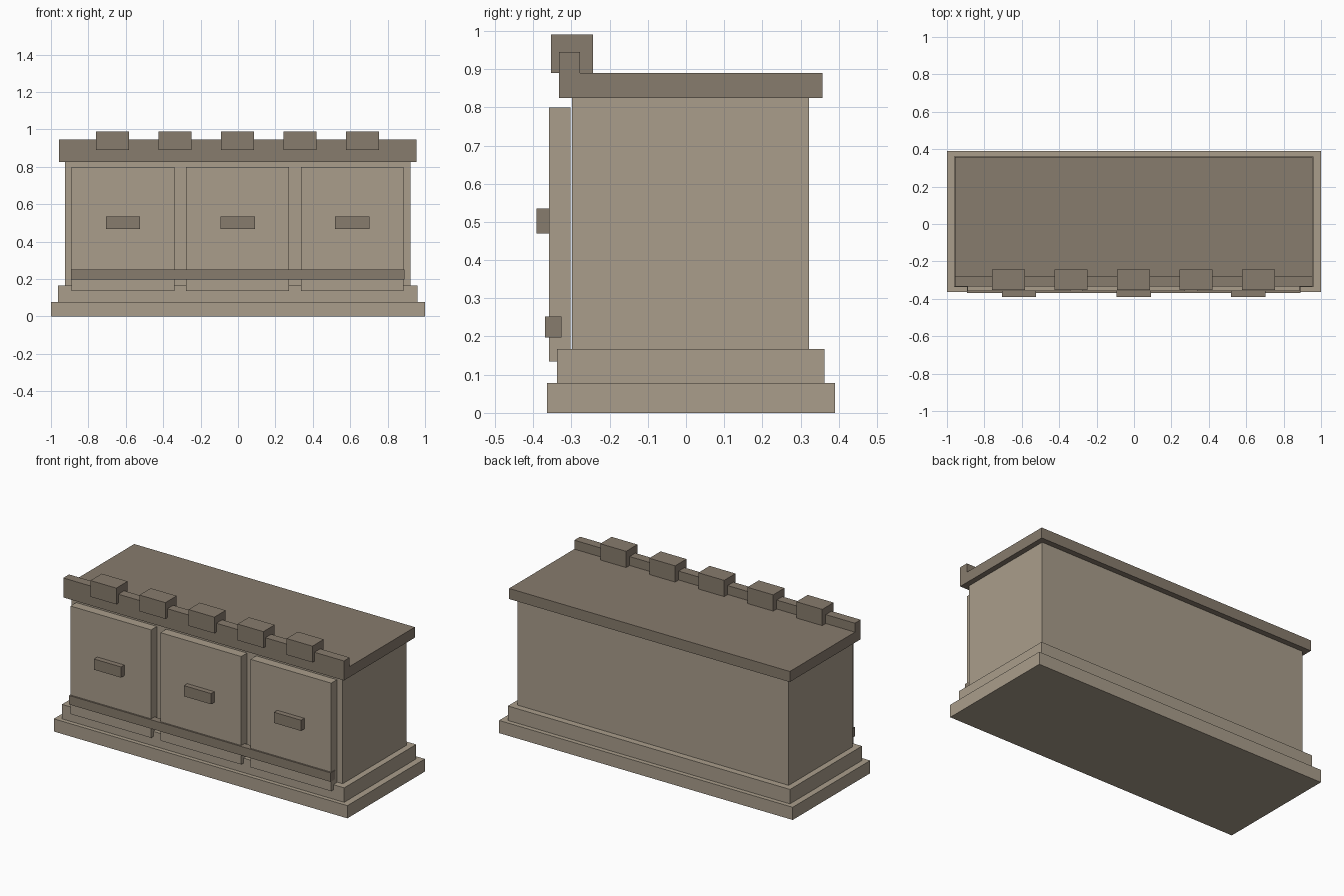
import bpy
import bmesh

default = bpy.data.objects.get("Cube")
if default:
    bpy.data.objects.remove(default, do_unlink=True)


def material(name, rgb):
    mat = bpy.data.materials.new(name)
    mat.use_nodes = True
    colour = (*rgb, 1)
    mat.diffuse_color = colour
    mat.node_tree.nodes["Principled BSDF"].inputs["Base Color"].default_value = colour
    return mat


light = material("light taupe", (0.40, 0.34, 0.26))
dark = material("dark taupe", (0.245, 0.20, 0.153))


def extrude_profile(name, profile, x, mat):
    """Extrude a y-z outline along x."""
    bm = bmesh.new()
    face = bm.faces.new([bm.verts.new((x[0], y, z)) for y, z in profile])
    result = bmesh.ops.extrude_face_region(bm, geom=[face])
    moved = [v for v in result["geom"] if isinstance(v, bmesh.types.BMVert)]
    bmesh.ops.translate(bm, verts=moved, vec=(x[1] - x[0], 0, 0))
    bmesh.ops.recalc_face_normals(bm, faces=bm.faces)
    mesh = bpy.data.meshes.new(name)
    bm.to_mesh(mesh)
    bm.free()
    mesh.materials.append(mat)
    obj = bpy.data.objects.new(name, mesh)
    bpy.context.scene.collection.objects.link(obj)
    return obj


def box(name, x, y, z, mat):
    corners = [(y[0], z[0]), (y[1], z[0]), (y[1], z[1]), (y[0], z[1])]
    return extrude_profile(name, corners, x, mat)


# Stepped plinth and cabinet body
box("plinth_lower", (-1, 1), (-0.364, 0.39), (0, 0.078), light)
box("plinth_upper", (-0.962, 0.96), (-0.338, 0.362), (0.078, 0.167), light)
box("body", (-0.925, 0.922), (-0.298, 0.322), (0.167, 0.825), light)

# Top slab with a raised front lip
lip_outline = [(-0.333, 0.825), (0.357, 0.825), (0.357, 0.89),
               (-0.277, 0.89), (-0.277, 0.945), (-0.333, 0.945)]
extrude_profile("top_with_lip", lip_outline, (-0.957, 0.955), dark)

# Blocks straddling the lip
for i in range(5):
    cx = -0.002 + (i - 2) * 0.334
    box(f"lip_block_{i + 1}", (cx - 0.088, cx + 0.088),
        (-0.353, -0.243), (0.89, 0.99), dark)

# Front panels with handles
for i in range(3):
    cx = -0.002 + (i - 1) * 0.613
    box(f"front_panel_{i + 1}", (cx - 0.275, cx + 0.275),
        (-0.359, -0.303), (0.135, 0.80), light)
    box(f"handle_{i + 1}", (cx - 0.092, cx + 0.092),
        (-0.391, -0.359), (0.469, 0.535), dark)

# Rail across the panels
box("front_rail", (-0.893, 0.89), (-0.369, -0.326), (0.197, 0.252), dark)
